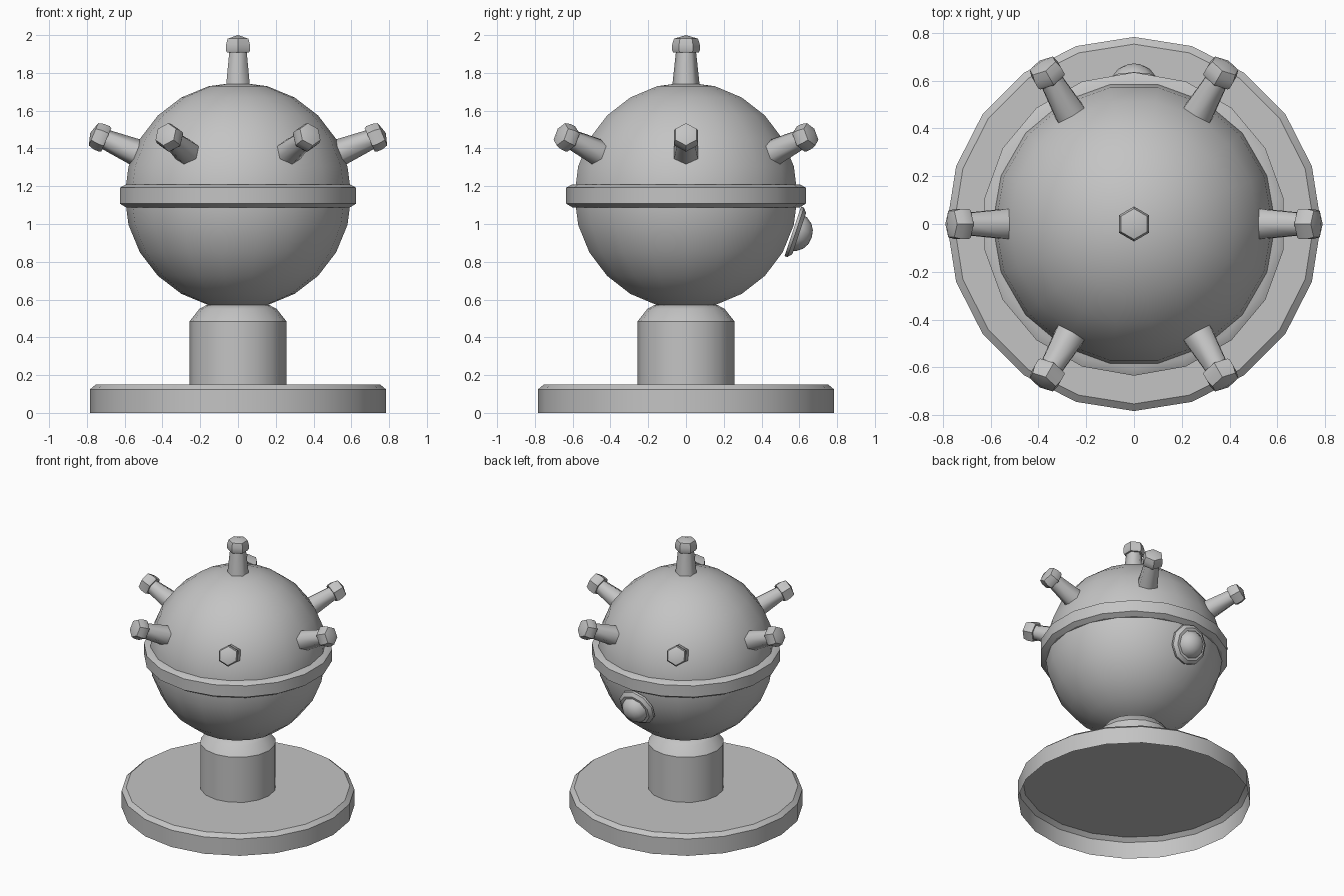
import bpy, bmesh, math
from mathutils import Matrix, Vector

if "Cube" in bpy.data.objects:
    bpy.data.objects.remove(bpy.data.objects["Cube"])

gray = bpy.data.materials.new("plain gray")
gray.diffuse_color = (0.55, 0.55, 0.55, 1)
gray.use_nodes = True
gray.node_tree.nodes["Principled BSDF"].inputs["Base Color"].default_value = gray.diffuse_color

CENTRE = Vector((0, 0, 1.15))
R = 0.60


def lathe(name, profile, sides, start=math.pi / 2, matrix=Matrix(), angle=30, open_bottom=False):
    """Revolve (radius, height) points around local z; radius 0 makes a pole."""
    bm = bmesh.new()
    rings = []
    for r, z in profile:
        if r < 1e-5:
            rings.append([bm.verts.new((0, 0, z))])
        else:
            rings.append([bm.verts.new((r * math.cos(start + math.tau * i / sides),
                                        r * math.sin(start + math.tau * i / sides), z))
                          for i in range(sides)])
    for a, b in zip(rings, rings[1:]):
        for i in range(sides):
            j = (i + 1) % sides
            if len(a) == 1:
                bm.faces.new((a[0], b[j], b[i]))
            elif len(b) == 1:
                bm.faces.new((a[i], a[j], b[0]))
            else:
                bm.faces.new((a[i], a[j], b[j], b[i]))
    if len(rings[0]) > 1 and not open_bottom:
        bm.faces.new(rings[0][::-1])
    if len(rings[-1]) > 1:
        bm.faces.new(rings[-1])
    mesh = bpy.data.meshes.new(name)
    bm.to_mesh(mesh)
    bm.free()
    mesh.materials.append(gray)
    ob = bpy.data.objects.new(name, mesh)
    bpy.context.collection.objects.link(ob)
    ob.matrix_world = matrix
    bpy.ops.object.select_all(action='DESELECT')
    ob.select_set(True)
    bpy.context.view_layer.objects.active = ob
    bpy.ops.object.shade_smooth_by_angle(angle=math.radians(angle))
    return ob


def radial(azimuth, elevation):
    """Frame at the ball centre with z pointing outward and y pointing upward."""
    a, e = math.radians(azimuth), math.radians(elevation)
    z = Vector((math.cos(e) * math.cos(a), math.cos(e) * math.sin(a), math.sin(e)))
    x = Vector((-math.sin(a), math.cos(a), 0))
    y = z.cross(x)
    rot = Matrix((x, y, z)).transposed().to_4x4()
    return Matrix.Translation(CENTRE) @ rot


# base plate (hollow underneath) and neck
lathe("base_plate", [(0.783, 0), (0.783, 0.125), (0.753, 0.15)], 20, open_bottom=True)
lathe("neck", [(0.256, 0.15), (0.256, 0.485), (0.205, 0.55), (0.165, 0.572)], 16)

# ball body
ball = [(R * math.sin(math.pi * i / 12), -R * math.cos(math.pi * i / 12)) for i in range(13)]
lathe("ball_body", ball, 18, start=0, matrix=Matrix.Translation(CENTRE), angle=40)

# belt around the middle
lathe("belt", [(0.602, 1.088), (0.635, 1.108), (0.635, 1.192), (0.602, 1.21)], 18)

# one upright antenna and six around the upper half
ROD = [(0.075, 0.56), (0.053, 0.765)]
CAP = [(0.067, 0.757), (0.073, 0.768), (0.073, 0.8), (0.064, 0.831), (0, 0.85)]
frames = {"top": Matrix.Translation(CENTRE)}
for k in range(6):
    frames[f"side_{k + 1}"] = radial(60 * k, 23)
for label, frame in frames.items():
    lathe(f"antenna_rod_{label}", ROD, 6, matrix=frame, angle=65)
    lathe(f"antenna_cap_{label}", CAP, 6, matrix=frame)

# round lens at the back, below the belt
eye = radial(90, -18.5)
lathe("lens_ring", [(0.138, 0.596), (0.138, 0.612), (0.115, 0.632)], 10, matrix=eye, angle=40)
lathe("lens_dome", [(0.1, 0.61), (0.095, 0.643), (0.07, 0.677), (0.04, 0.695), (0, 0.702)],
      10, matrix=eye, angle=40)
